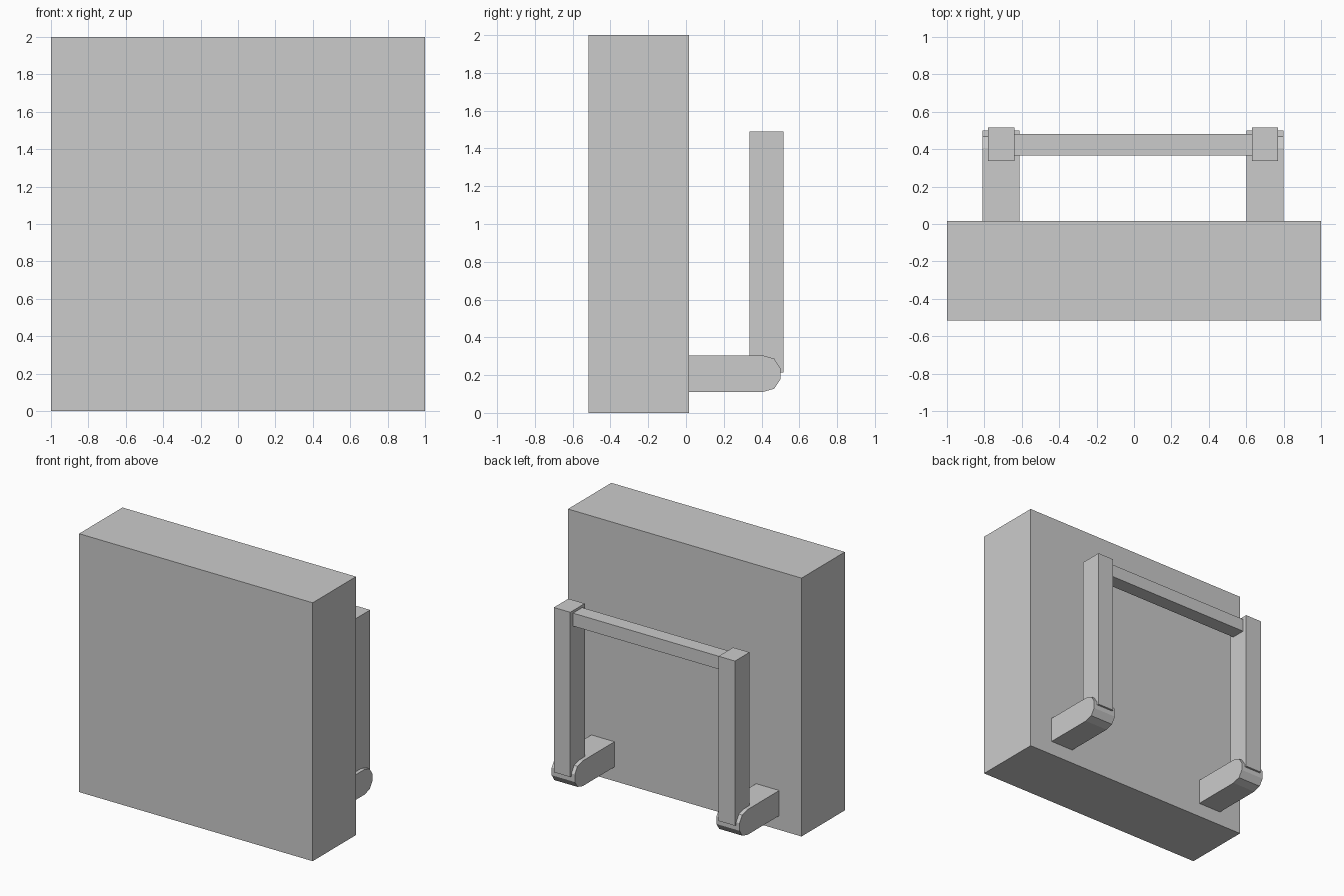
import bpy
import bmesh

if "Cube" in bpy.data.objects:
    bpy.data.objects.remove(bpy.data.objects["Cube"])


def add_mesh(name, bm):
    bmesh.ops.recalc_face_normals(bm, faces=bm.faces)
    mesh = bpy.data.meshes.new(name)
    bm.to_mesh(mesh)
    bm.free()
    obj = bpy.data.objects.new(name, mesh)
    bpy.context.collection.objects.link(obj)
    return obj


def prism(name, profile, x0, x1):
    """Extrude a (y, z) profile from x0 to x1."""
    bm = bmesh.new()
    face = bm.faces.new([bm.verts.new((x0, y, z)) for y, z in profile])
    out = bmesh.ops.extrude_face_region(bm, geom=[face])
    verts = [g for g in out["geom"] if isinstance(g, bmesh.types.BMVert)]
    bmesh.ops.translate(bm, verts=verts, vec=(x1 - x0, 0, 0))
    return add_mesh(name, bm)


def box(name, x0, x1, y0, y1, z0, z1):
    return prism(name, [(y0, z0), (y1, z0), (y1, z1), (y0, z1)], x0, x1)


# Main slab
box("slab", -1, 1, -0.515, 0.015, 0, 2)

# Arm side profile with a faceted round tip
arm_profile = [(0.01, 0.11), (0.405, 0.11), (0.467, 0.128), (0.50, 0.178),
               (0.50, 0.237), (0.467, 0.287), (0.405, 0.305), (0.01, 0.305)]

# Arms and the uprights seated in their tips
for side, cx in (("left", -0.71), ("right", 0.701)):
    prism(side + "_arm", arm_profile, cx - 0.099, cx + 0.099)
    box(side + "_upright", cx - 0.07, cx + 0.07, 0.337, 0.515, 0.215, 1.49)

# Cross rail between the uprights
box("cross_rail", -0.65, 0.64, 0.367, 0.48, 1.37, 1.47)
